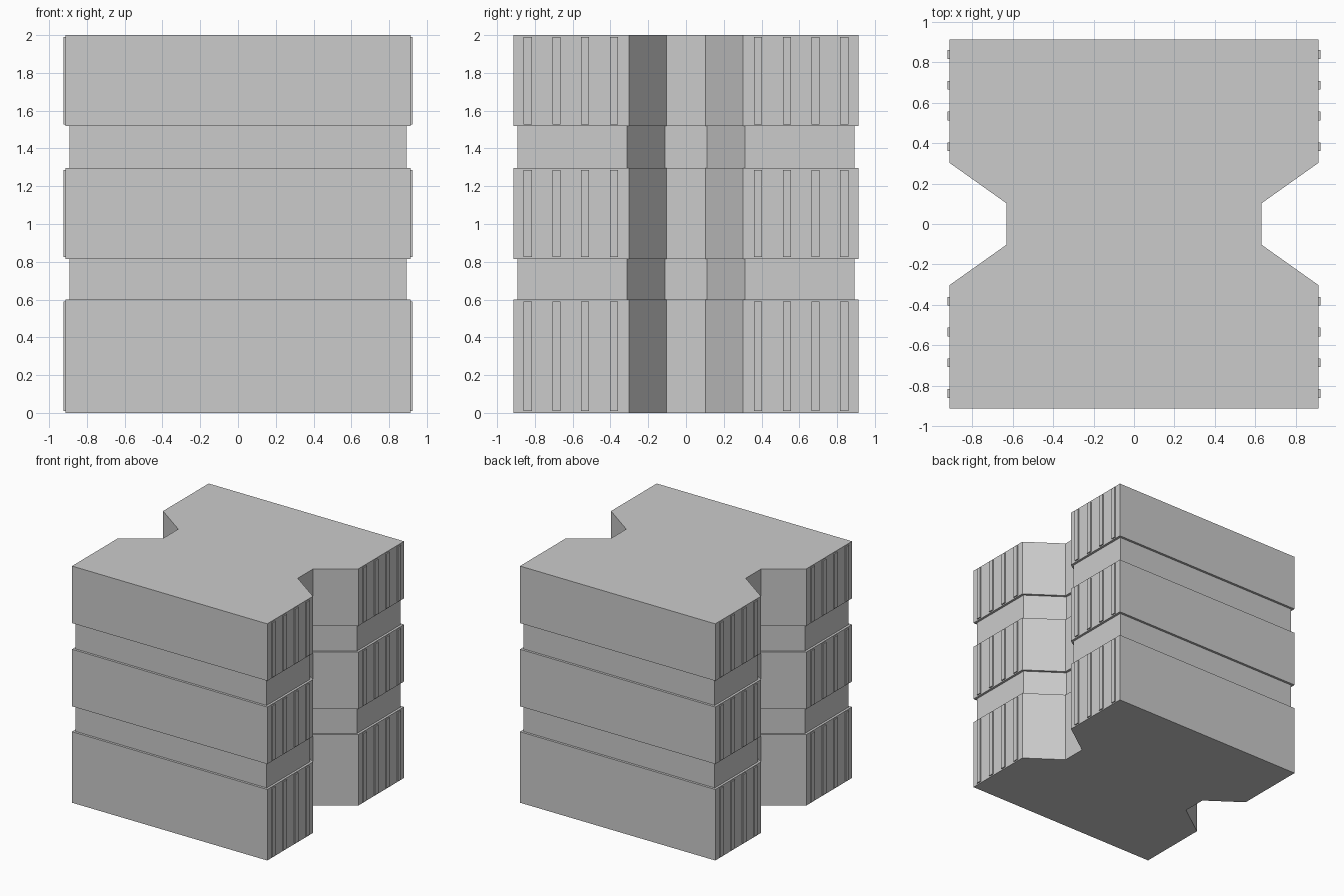
import bpy, bmesh

if "Cube" in bpy.data.objects:
    bpy.data.objects.remove(bpy.data.objects["Cube"])

HALF = 0.913          # half width of the wide blocks
RECESS = 0.02         # depth of the recessed bands
BLOCKS = [(0.0, 0.6), (0.815, 1.297), (1.518, 2.0)]


def profile(d):
    """Square outline with a tapered notch on both x sides, inset by d."""
    w = HALF - d
    q = [(w, -w), (w, -0.303 - d / 2), (0.63 - d, -0.102 - d / 2),
         (0.63 - d, 0.102 + d / 2), (w, 0.303 + d / 2), (w, w)]
    return q + [(-x, -y) for x, y in q]


def finish(name, bm):
    bmesh.ops.recalc_face_normals(bm, faces=bm.faces)
    mesh = bpy.data.meshes.new(name)
    bm.to_mesh(mesh)
    bm.free()
    obj = bpy.data.objects.new(name, mesh)
    bpy.context.collection.objects.link(obj)
    return obj


# Main body: outlines stacked up the height, stepping in at each band
levels = []
for i, (z0, z1) in enumerate(BLOCKS):
    levels += [(z0, 0), (z1, 0)]
    if i < len(BLOCKS) - 1:
        levels += [(z1, RECESS), (BLOCKS[i + 1][0], RECESS)]

bm = bmesh.new()
rings = [[bm.verts.new((x, y, z)) for x, y in profile(d)] for z, d in levels]
for a, b in zip(rings, rings[1:]):
    n = len(a)
    for i in range(n):
        j = (i + 1) % n
        bm.faces.new((a[i], a[j], b[j], b[i]))
bm.faces.new(rings[0][::-1])
bm.faces.new(rings[-1])
finish("stepped_body", bm)

# Raised vertical ribs on both notched sides of every block
for side, sx in (("right", 1), ("left", -1)):
    bm = bmesh.new()
    for z0, z1 in BLOCKS:
        for y in (0.382, 0.534, 0.686, 0.838):
            for sy in (-1, 1):
                verts = bmesh.ops.create_cube(bm, size=1)["verts"]
                bmesh.ops.scale(bm, verts=verts,
                                vec=(0.02, 0.043, z1 - z0 - 0.02))
                bmesh.ops.translate(bm, verts=verts,
                                    vec=(sx * (HALF + 0.0), sy * y, (z0 + z1) / 2))
    finish(side + "_ribs", bm)
